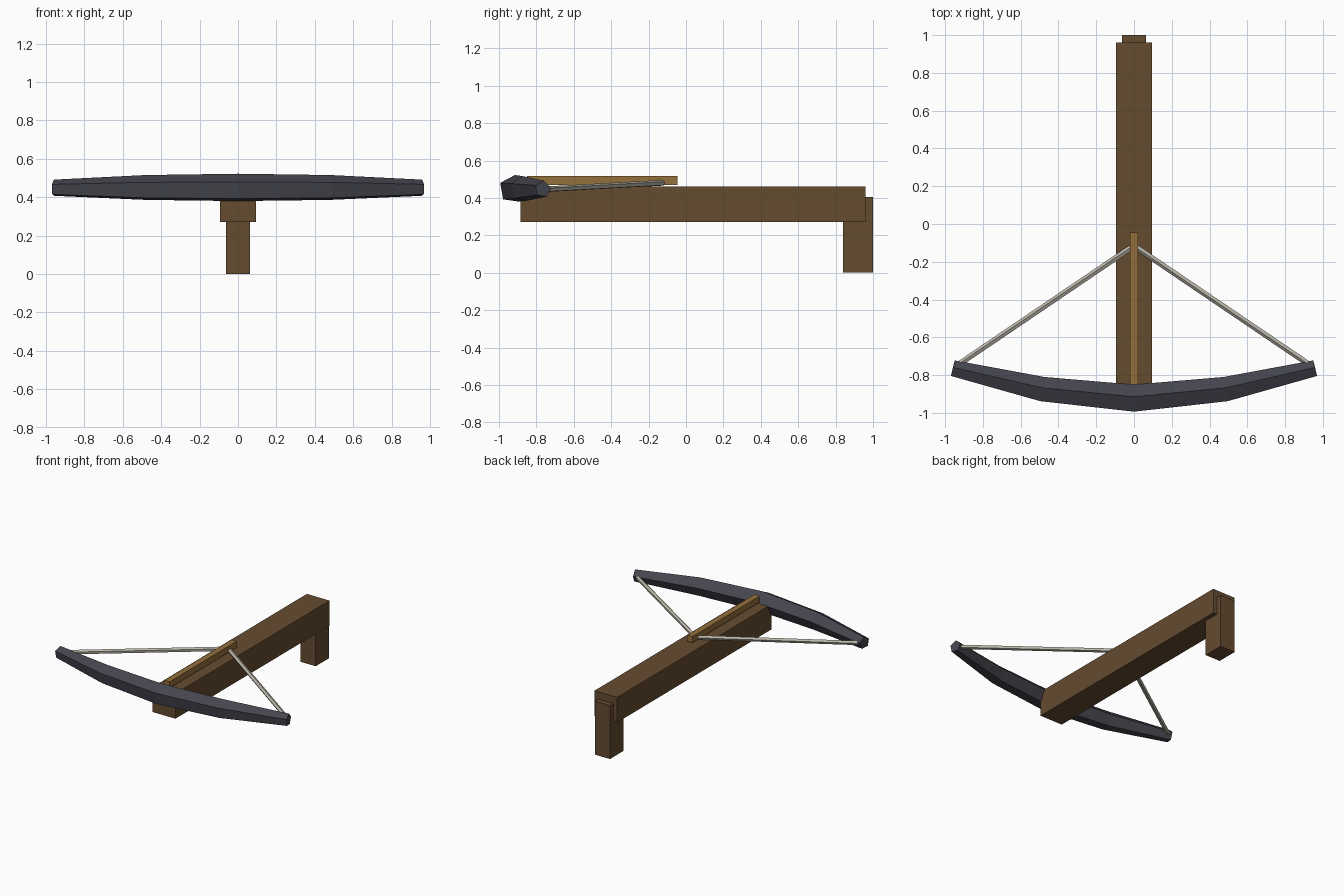
import bpy, bmesh, math
from mathutils import Vector

old = bpy.data.objects.get("Cube")
if old:
    bpy.data.objects.remove(old, do_unlink=True)


def material(name, rgb):
    m = bpy.data.materials.new(name)
    m.use_nodes = True
    color = (*rgb, 1)
    m.diffuse_color = color
    bsdf = m.node_tree.nodes["Principled BSDF"]
    bsdf.inputs["Base Color"].default_value = color
    bsdf.inputs["Roughness"].default_value = 0.8
    return m


dark_wood = material("dark wood", (0.13, 0.071, 0.03))
light_wood = material("light wood", (0.30, 0.16, 0.045))
steel = material("dark steel", (0.060, 0.060, 0.078))
cord = material("pale cord", (0.50, 0.47, 0.40))


def finish(name, bm, mat):
    bmesh.ops.recalc_face_normals(bm, faces=bm.faces)
    mesh = bpy.data.meshes.new(name)
    bm.to_mesh(mesh)
    bm.free()
    mesh.materials.append(mat)
    obj = bpy.data.objects.new(name, mesh)
    bpy.context.collection.objects.link(obj)
    return obj


def box(name, low, high, mat):
    bm = bmesh.new()
    bmesh.ops.create_cube(bm, size=1)
    for v in bm.verts:
        v.co = [(a + b) / 2 + c * (b - a) for a, b, c in zip(low, high, v.co)]
    return finish(name, bm, mat)


def tube(name, stations, sides, start, mat):
    """Loft a polygon along (centre, radius) stations, square to the path."""
    bm = bmesh.new()
    up = Vector((0, 0, 1))
    rings = []
    for i, (centre, radius) in enumerate(stations):
        before = stations[max(i - 1, 0)][0]
        after = stations[min(i + 1, len(stations) - 1)][0]
        side = up.cross((after - before).normalized()).normalized()
        ring = []
        for k in range(sides):
            a = start + math.tau * k / sides
            ring.append(bm.verts.new(
                centre + side * radius * math.cos(a) + up * radius * math.sin(a)))
        rings.append(ring)
    for r, s in zip(rings, rings[1:]):
        for k in range(sides):
            n = (k + 1) % sides
            bm.faces.new((r[k], r[n], s[n], s[k]))
    bm.faces.new(rings[0])
    bm.faces.new(rings[-1])
    return finish(name, bm, mat)


# Wooden body
box("stock", (-0.095, -0.885, 0.27), (0.095, 0.96, 0.46), dark_wood)
box("grip", (-0.063, 0.84, 0), (0.063, 1.0, 0.405), dark_wood)
box("bolt_rail", (-0.022, -0.85, 0.47), (0.022, -0.045, 0.517), light_wood)

# Five-sided bow, tapering from the middle to both tips
half = [(0.96, -0.765, 0.045), (0.485, -0.877, 0.069)]
bow = [(Vector((-x, y, 0.447)), r) for x, y, r in half]
bow.append((Vector((0, -0.925, 0.447)), 0.076))
bow += [(Vector((x, y, 0.447)), r) for x, y, r in reversed(half)]
tube("bow", bow, 5, math.radians(82), steel)

# Drawn string, one half on each side
for label, s in (("left", 1), ("right", -1)):
    path = [(Vector((0.945 * s, -0.755, 0.445)), 0.016),
            (Vector((0.015 * s, -0.125, 0.48)), 0.016)]
    tube(label + "_string", path, 5, math.radians(82), cord)
